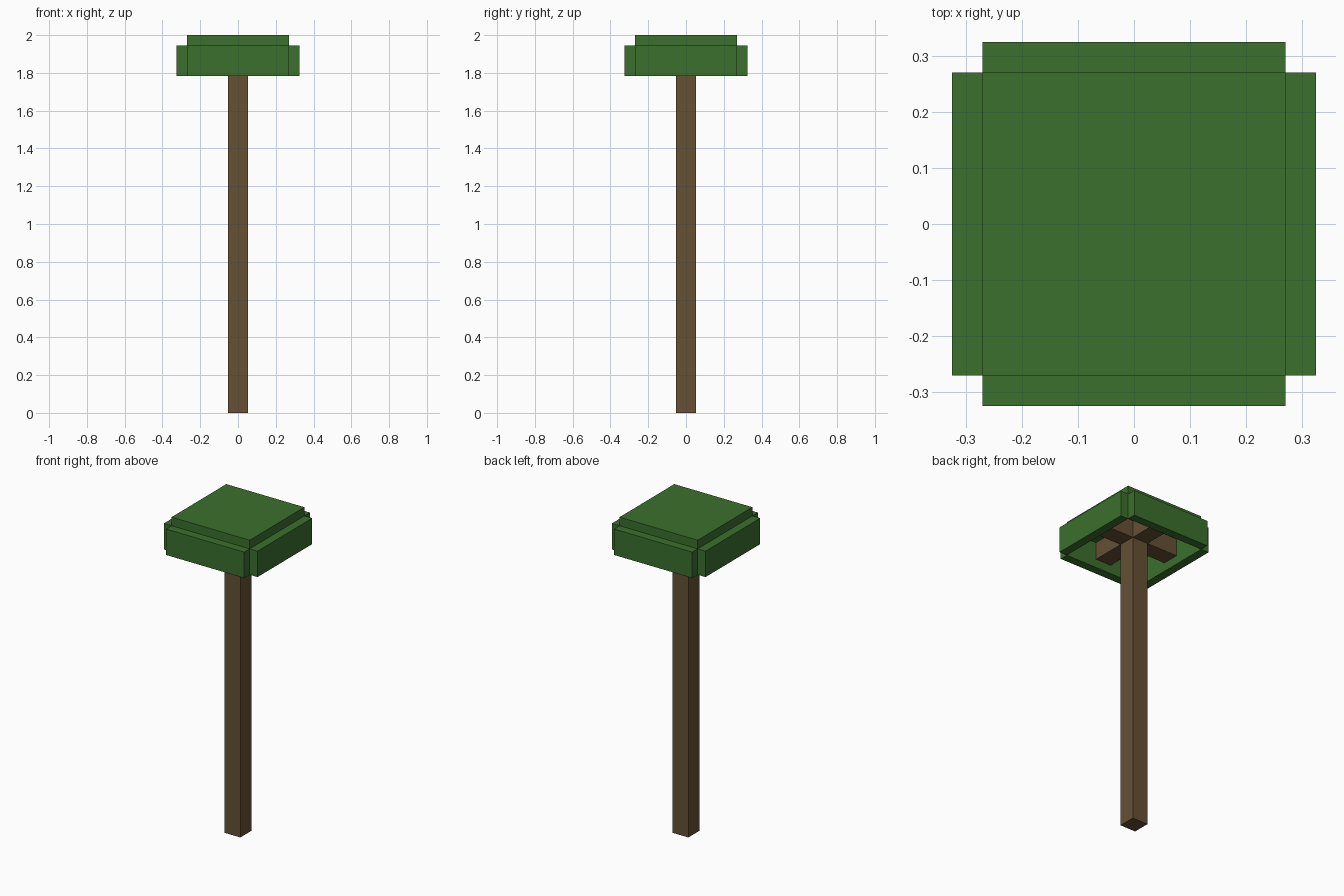
import bpy
from math import radians
from mathutils import Matrix, Vector

cube = bpy.data.objects.get("Cube")
if cube:
    bpy.data.objects.remove(cube, do_unlink=True)

U = 2 / 37  # size of one block


def make_material(name, color):
    mat = bpy.data.materials.new(name)
    mat.use_nodes = True
    mat.diffuse_color = color
    bsdf = next(n for n in mat.node_tree.nodes if n.type == 'BSDF_PRINCIPLED')
    bsdf.inputs["Base Color"].default_value = color
    bsdf.inputs["Roughness"].default_value = 0.9
    return mat


bark = make_material("bark brown", (0.133, 0.081, 0.034, 1))
leaf = make_material("leaf green", (0.043, 0.160, 0.026, 1))


def box(name, low, high, mat, turn=0):
    """Box between two corners in block units, turned about the z axis."""
    low, high = Vector(low) * U, Vector(high) * U
    bpy.ops.mesh.primitive_cube_add(size=1)
    obj = bpy.context.object
    obj.name = name
    obj.data.transform(Matrix.Rotation(radians(turn), 4, 'Z')
                       @ Matrix.Translation((low + high) / 2)
                       @ Matrix.Diagonal((*(high - low), 1)))
    obj.data.materials.append(mat)
    return obj


# Trunk and flat crown top
box("trunk", (-1, -1, 0), (1, 1, 36), bark)
box("crown_top", (-5, -5, 36), (5, 5, 37), leaf)

# Branches and hanging leaf walls on each side, leaving the crown hollow
for side, turn in (("front", 0), ("left", 90), ("back", 180), ("right", 270)):
    box(side + "_branch", (-1, -5, 34), (1, -1, 36), bark, turn)
    box(side + "_leaf_wall", (-5, -6, 33), (5, -5, 36), leaf, turn)
